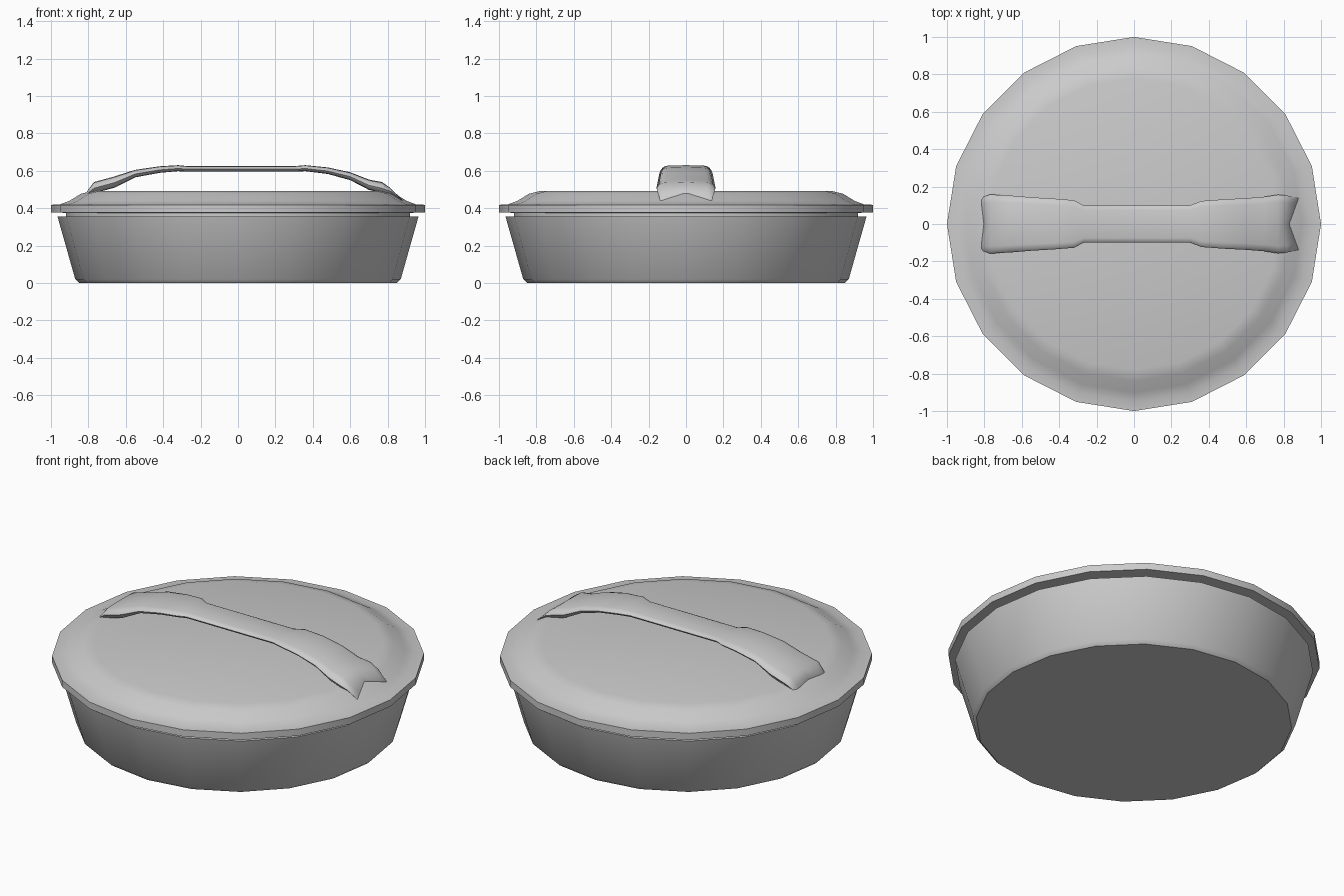
import bpy, bmesh, math

cube = bpy.data.objects.get("Cube")
if cube:
    bpy.data.objects.remove(cube, do_unlink=True)

SIDES = 20

grey = bpy.data.materials.new("plain_grey")
grey.use_nodes = True
grey.diffuse_color = (0.6, 0.6, 0.6, 1)
grey.node_tree.nodes["Principled BSDF"].inputs["Base Color"].default_value = grey.diffuse_color


def finish(bm, name, angle):
    bmesh.ops.recalc_face_normals(bm, faces=bm.faces)
    mesh = bpy.data.meshes.new(name)
    bm.to_mesh(mesh)
    bm.free()
    obj = bpy.data.objects.new(name, mesh)
    bpy.context.collection.objects.link(obj)
    mesh.materials.append(grey)
    bpy.ops.object.select_all(action='DESELECT')
    obj.select_set(True)
    bpy.context.view_layer.objects.active = obj
    bpy.ops.object.shade_smooth_by_angle(angle=math.radians(angle))
    return obj


def loft(bm, rings):
    """Bridge successive closed rings of points and cap both ends."""
    rows = [[bm.verts.new(p) for p in ring] for ring in rings]
    for a, b in zip(rows, rows[1:]):
        for i in range(len(a)):
            j = (i + 1) % len(a)
            bm.faces.new((a[i], a[j], b[j], b[i]))
    bm.faces.new(rows[0])
    bm.faces.new(rows[-1])


def lathe(name, profile, angle=35):
    """Turn (radius, height) pairs into a closed round part."""
    bm = bmesh.new()
    step = math.tau / SIDES
    loft(bm, [[(r * math.cos(i * step), r * math.sin(i * step), z)
               for i in range(SIDES)] for r, z in profile])
    return finish(bm, name, angle)


# Thin-walled dish with a chamfered foot
lathe("dish", [(0.85, 0), (0.87, 0.02), (0.965, 0.355), (0.94, 0.355),
               (0.85, 0.04)])

# Lid: inner skirt, overhanging rim, shoulder and flat top
lathe("lid", [(0.92, 0.33), (0.92, 0.375), (1.0, 0.378), (1.0, 0.418),
              (0.95, 0.421), (0.9, 0.44), (0.84, 0.477), (0.78, 0.492)])

# Handle stations: x, half width, top height, thickness, notch depth, notch rise
stations = [
    (-0.82, 0.14, 0.478, 0.02, 0.02, 0.01),
    (-0.77, 0.158, 0.54, 0.06, 0, 0),
    (-0.66, 0.152, 0.57, 0.06, 0, 0),
    (-0.55, 0.143, 0.605, 0.04, 0, 0),
    (-0.42, 0.135, 0.624, 0.035, 0, 0),
    (-0.32, 0.127, 0.63, 0.032, 0, 0),
    (-0.27, 0.1, 0.625, 0.03, 0, 0),
    (0.3, 0.1, 0.625, 0.03, 0, 0),
    (0.36, 0.123, 0.63, 0.032, 0, 0),
    (0.48, 0.132, 0.618, 0.035, 0, 0),
    (0.6, 0.138, 0.592, 0.042, 0, 0),
    (0.7, 0.146, 0.553, 0.055, 0, 0),
    (0.77, 0.157, 0.54, 0.06, 0, 0),
    (0.82, 0.152, 0.51, 0.04, 0.02, 0),
    (0.88, 0.138, 0.447, 0.012, 0.05, 0.04),
]
# Rounded strap section: fraction of width, fraction of thickness
half = [(0.75, -0.06), (0.93, -0.25), (1, -0.55), (0.9, -0.95)]
section = [(0, 0)] + half + [(0, -1)] + [(-u, v) for u, v in reversed(half)]

bm = bmesh.new()
rings = []
for x, w, top, thick, notch, rise in stations:
    rings.append([(x - math.copysign(notch * (1 - abs(u)), x), u * w,
                   top + v * thick + rise * (1 - abs(u))) for u, v in section])
loft(bm, rings)
finish(bm, "strap_handle", 60)
